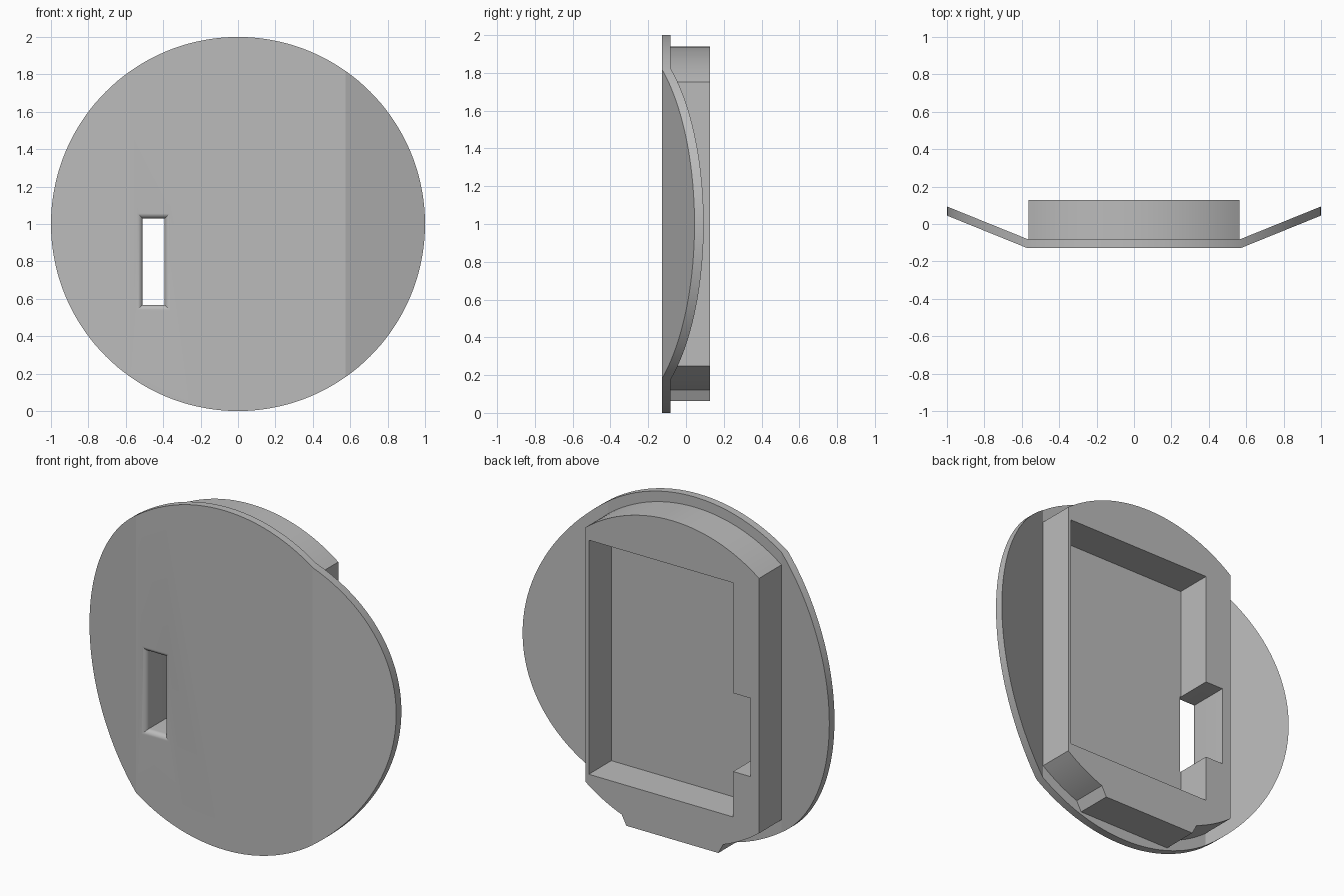
import bpy, bmesh
from math import sin, cos, pi, radians, sqrt, asin

cube = bpy.data.objects.get("Cube")
if cube:
    bpy.data.objects.remove(cube, do_unlink=True)

grey = bpy.data.materials.new("plain grey")
grey.use_nodes = True
COLOUR = (0.5, 0.5, 0.5, 1)
grey.diffuse_color = COLOUR
grey.node_tree.nodes["Principled BSDF"].inputs["Base Color"].default_value = COLOUR


def loft(name, rings):
    """Closed solid through matching rings of points."""
    bm = bmesh.new()
    loops = [[bm.verts.new(p) for p in ring] for ring in rings]
    n = len(loops[0])
    for a, b in zip(loops, loops[1:]):
        for i in range(n):
            j = (i + 1) % n
            bm.faces.new((a[i], a[j], b[j], b[i]))
    bm.faces.new(loops[0])
    bm.faces.new(loops[-1])
    bmesh.ops.recalc_face_normals(bm, faces=bm.faces)
    mesh = bpy.data.meshes.new(name)
    bm.to_mesh(mesh)
    bm.free()
    mesh.materials.append(grey)
    obj = bpy.data.objects.new(name, mesh)
    bpy.context.collection.objects.link(obj)
    return obj


def extrude_y(name, outline, y0, y1):
    return loft(name, [[(x, y, z) for x, z in outline] for y in (y0, y1)])


def rect(x0, x1, z0, z1, e=0):
    return [(x0 - e, z0 - e), (x1 + e, z0 - e), (x1 + e, z1 + e), (x0 - e, z1 + e)]


def arc(r, a0, a1, steps):
    return [(r * cos(a0 + (a1 - a0) * i / steps), 1 + r * sin(a0 + (a1 - a0) * i / steps))
            for i in range(steps + 1)]


def combine(target, tool, operation):
    mod = target.modifiers.new(operation.lower(), "BOOLEAN")
    mod.operation, mod.solver, mod.object = operation, "EXACT", tool
    bpy.context.view_layer.objects.active = target
    bpy.ops.object.modifier_apply(modifier=mod.name)
    bpy.data.objects.remove(tool, do_unlink=True)


FRONT, INNER, BACK = -0.127, -0.082, 0.127

# Bent plate: flat middle with two swept-back wings, trimmed to a round outline
half_front = [(0.575, FRONT), (1.1, FRONT + 0.525 * 0.405)]
half_back = [(1.1, FRONT + 0.525 * 0.405 + 0.0485), (0.566, INNER)]
right = half_front + half_back
profile = right + [(-x, y) for x, y in reversed(right)]
cover = loft("round_cover", [[(x, y, z) for x, y in profile] for z in (-0.1, 2.1)])
disc = extrude_y("disc_trim", arc(1, 0, 2 * pi, 144)[:-1], -0.5, 0.5)
combine(cover, disc, "INTERSECT")

# Raised housing: straight sides, arched ends and a flat foot at the bottom
R, W = 0.94, 0.565
side = asin(sqrt(R * R - W * W) / R)
foot = asin(0.88 / R)
outline = arc(R, side, pi - side, 32) + arc(R, pi + side, pi + foot, 8)
outline += [(-0.3, 0.062), (0.3, 0.062)] + arc(R, -foot, -side, 8)
combine(cover, extrude_y("housing", outline, -0.1, BACK), "UNION")

# Rectangular pocket open to the back
combine(cover, extrude_y("pocket", rect(-0.396, 0.545, 0.3, 1.68), INNER - 0.001, 0.3), "DIFFERENCE")

# Through slot with a rounded front lip
LIP = 0.03
steps = [(0.3, 0)]
for i in range(9):
    t = pi / 2 * i / 8
    steps.append((FRONT + LIP - LIP * sin(t), LIP - LIP * cos(t)))
steps.append((-0.2, LIP))
slot = loft("slot", [[(x, y, z) for x, z in rect(-0.51, -0.392, 0.568, 1.03, e)] for y, e in steps])
combine(cover, slot, "DIFFERENCE")

# Smooth the curves, keep the bends and edges crisp
bpy.ops.object.select_all(action="DESELECT")
cover.select_set(True)
bpy.context.view_layer.objects.active = cover
bpy.ops.object.shade_smooth_by_angle(angle=radians(15))
